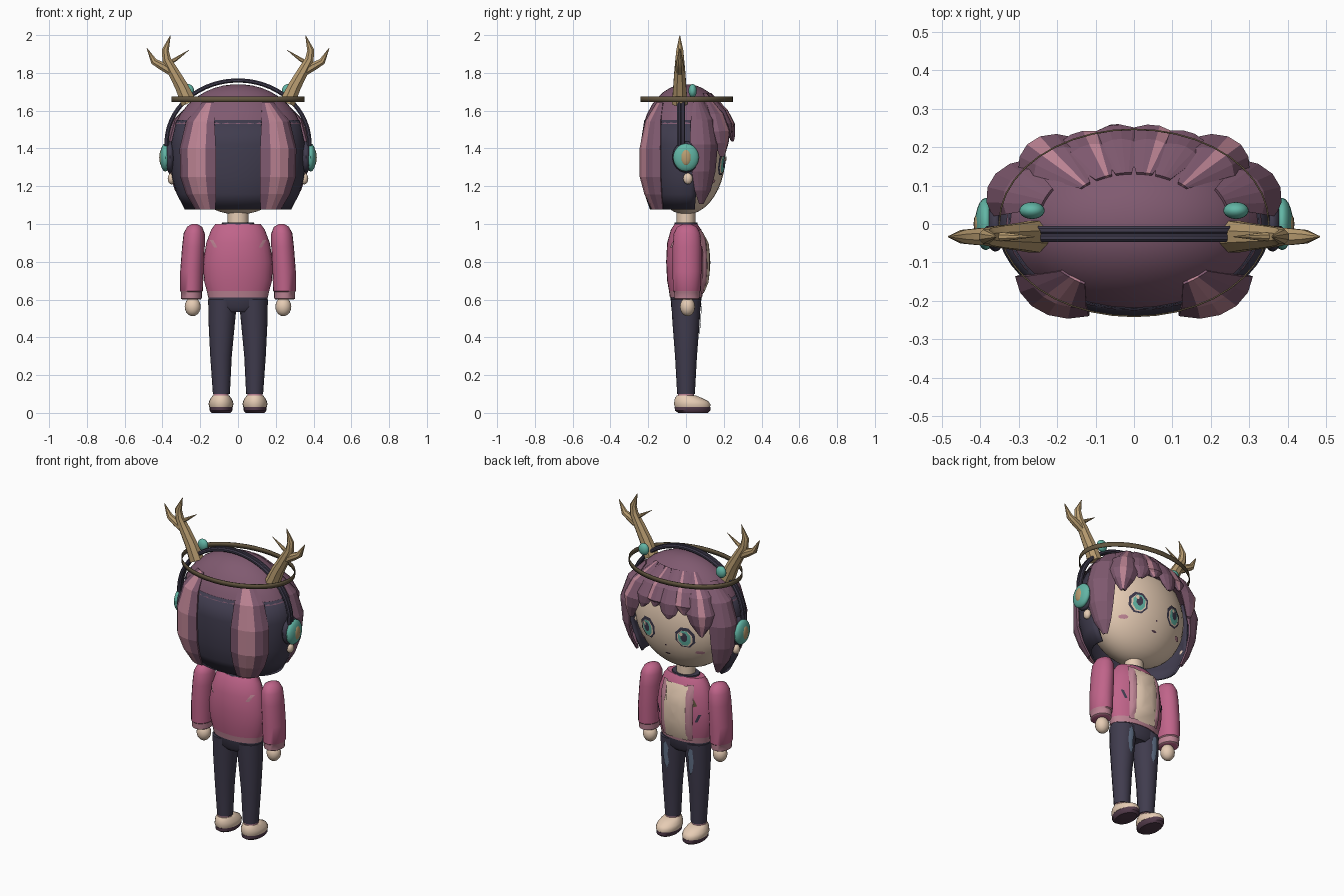
import bpy, bmesh, math
from math import sin, cos, radians, pi, sqrt
from mathutils import Vector

if "Cube" in bpy.data.objects:
    bpy.data.objects.remove(bpy.data.objects["Cube"])


def material(name, hexcode):
    rgb = [int(hexcode[i:i + 2], 16) / 255 for i in (0, 2, 4)]
    col = [c / 12.92 if c <= 0.04045 else ((c + 0.055) / 1.055) ** 2.4 for c in rgb] + [1]
    m = bpy.data.materials.new(name)
    m.use_nodes = True
    m.diffuse_color = col
    m.node_tree.nodes["Principled BSDF"].inputs["Base Color"].default_value = col
    return m


HAIR = material("hair_purple", "805A70")
PINK = material("highlight_pink", "BD8494")
NAVY = material("dark_navy", "403C4E")
TEAL = material("teal", "62B5A5")
TAN = material("antler_tan", "B89C70")
SKIN = material("skin_cream", "E6CCB4")
ROSE = material("jacket_rose", "C0648A")
OLIVE = material("ring_olive", "62553F")
DENIM = material("denim_blue", "64748C")
PLUM = material("sole_plum", "543C4C")
smooth_objects = []


def finish(name, bm, mats, smooth=True, thick=0):
    bmesh.ops.recalc_face_normals(bm, faces=bm.faces)
    me = bpy.data.meshes.new(name)
    bm.to_mesh(me)
    bm.free()
    for m in mats:
        me.materials.append(m)
    ob = bpy.data.objects.new(name, me)
    bpy.context.collection.objects.link(ob)
    if thick:
        mod = ob.modifiers.new("thickness", "SOLIDIFY")
        mod.thickness, mod.offset = thick, 0
    if smooth:
        smooth_objects.append(ob)
    return ob


def grid(name, rows, mats, closed=True, caps=True, rule=None, smooth=True, thick=0):
    """Skin rows of points; rule(row, col) picks the material."""
    bm = bmesh.new()
    vs = [[bm.verts.new(p) for p in r] for r in rows]
    n = len(rows[0])
    for i in range(len(rows) - 1):
        for j in range(n if closed else n - 1):
            k = (j + 1) % n
            f = bm.faces.new((vs[i][j], vs[i][k], vs[i + 1][k], vs[i + 1][j]))
            f.material_index = rule(i, j) if rule else 0
    if closed and caps:
        bm.faces.new(vs[0])
        f = bm.faces.new(vs[-1])
        f.material_index = rule(len(rows) - 2, 0) if rule else 0
    return finish(name, bm, mats, smooth, thick)


def loft(name, rings, mats, n=20, **kw):
    """Stacked ellipses (z, cx, cy, rx, ry)."""
    rows = [[(cx + rx * cos(2 * pi * k / n), cy + ry * sin(2 * pi * k / n), z) for k in range(n)]
            for z, cx, cy, rx, ry in rings]
    return grid(name, rows, mats, **kw)


def ball(name, c, r, mat, u=20, v=12):
    bm = bmesh.new()
    bmesh.ops.create_uvsphere(bm, u_segments=u, v_segments=v, radius=1)
    for p in bm.verts:
        p.co = Vector([c[i] + r[i] * p.co[i] for i in range(3)])
    return finish(name, bm, [mat])


def sweep(name, path, y, mat, flat=1.0, n=8):
    """Tube along (x, z, radius) points lying in an upright plane."""
    rows = []
    for i, (x, z, r) in enumerate(path):
        a, b = path[max(i - 1, 0)], path[min(i + 1, len(path) - 1)]
        t = Vector((b[0] - a[0], b[1] - a[1])).normalized()
        rows.append([(x - t.y * r * cos(q), y + r * flat * sin(q), z + t.x * r * cos(q))
                     for q in [2 * pi * (k + .5) / n for k in range(n)]])
    return grid(name, rows, [mat])


def interp(table, z):
    for a, b in zip(table, table[1:]):
        if a[0] <= z <= b[0]:
            t = (z - a[0]) / (b[0] - a[0])
            return [p + (q - p) * t for p, q in zip(a, b)]
    return table[0] if z < table[0][0] else table[-1]


def decal(name, pts, surf, off, mat, side=1, thick=0):
    """Thin plate with outline pts (x, z) laid on the surface y = surf(x, z)."""
    cx, cz = sum(p[0] for p in pts) / len(pts), sum(p[1] for p in pts) / len(pts)
    rows = []
    for s in (1, .66, .33, .02):
        flat = [(cx + (x - cx) * s, cz + (z - cz) * s) for x, z in pts]
        rows.append([(x, side * (surf(x, z) + off), z) for x, z in flat])
    return grid(name, rows, [mat], thick=thick)


def oval(cx, cz, w, h, n=8):
    return [(cx + w * cos(2 * pi * (k + .5) / n), cz + h * sin(2 * pi * (k + .5) / n)) for k in range(n)]


def strip(x1, x2, z1, z2, lean=0):
    left = [(x1 + lean * t, z1 + (z2 - z1) * t) for t in (0, .33, .66, 1)]
    return left + [(x + x2 - x1, z) for x, z in reversed(left)]


SIDES = ((1, "left"), (-1, "right"))

# --- Head and face ---
ball("head", (0, 0, 1.37), (.32, .21, .32), SKIN, 32, 20)
loft("neck", [(.97, 0, 0, .055, .05), (1.08, 0, 0, .055, .05)], [SKIN])


def face(x, z):
    return .21 * sqrt(max(0, 1 - (x / .32) ** 2 - ((z - 1.37) / .32) ** 2))


for s, tag in SIDES:
    ex = .127 * s
    decal("eye_outline_" + tag, oval(ex, 1.32, .06, .067), face, .004, NAVY)
    decal("eye_white_" + tag, oval(ex, 1.315, .047, .053), face, .007, SKIN)
    decal("iris_" + tag, oval(ex, 1.318, .038, .05), face, .010, TEAL)
    decal("pupil_" + tag, oval(ex, 1.325, .02, .03), face, .013, NAVY)
    decal("eye_glint_" + tag, oval(ex + .015, 1.345, .011, .013), face, .016, SKIN)
    decal("blush_" + tag, oval(.195 * s, 1.225, .025, .012), face, .004, PINK)
    ball("earlobe_" + tag, (.352 * s, .01, 1.24), (.02, .025, .03), SKIN, 12, 8)
decal("nose", oval(0, 1.245, .006, .006), face, .004, PLUM)
decal("mouth", oval(0, 1.185, .018, .006), face, .004, PLUM)

# --- Hair: dome, dark under layer and separate locks ---
LOW = [(1.08, .79), (1.16, .91), (1.25, .985), (1.42, 1)]


def hair_point(deg, z, off=0):
    k = sqrt(max(0, 1 - ((z - 1.42) / .32) ** 2)) if z > 1.42 else interp(LOW, z)[1]
    a = radians(deg)
    return ((.35 * k + off) * sin(a), -(.235 * k + off) * cos(a), z)


dome_z = [1.53, 1.58, 1.63, 1.67, 1.70, 1.72, 1.733, 1.7395]
grid("hair_dome", [[hair_point(d, z, .004) for d in range(0, 360, 10)] for z in dome_z], [HAIR])
grid("hair_under_layer", [[hair_point(d, z) for d in range(-104, 105, 8)]
                          for z in (1.55, 1.42, 1.33, 1.25, 1.16, 1.08)], [NAVY], closed=False, thick=.012)


def lock(name, deg, half, levels, bright=(), cols=5):
    rows = []
    for z, w, off in levels:
        us = [2 * k / cols - 1 for k in range(cols + 1)]
        rows.append([hair_point(deg + half * w * u, z, .004 + off * (1 - .8 * u * u)) for u in us])
    return grid(name, rows, [HAIR, PINK], closed=False, smooth=False, thick=.012,
                rule=lambda i, j: int(j in bright))


for s, tag in SIDES:
    inner = (1, 2) if s > 0 else (2, 3)
    lock("back_lock_" + tag, 38 * s, 19, [(1.64, .45, 0), (1.54, .85, .025), (1.40, 1, .042),
         (1.25, 1, .045), (1.16, .9, .035), (1.08, .7, .02)], inner)
    lock("side_lock_" + tag, 113 * s, 18, [(1.65, .5, 0), (1.55, .9, .03), (1.42, 1, .045),
         (1.28, .85, .035), (1.18, .6, .02), (1.11, .15, .01)])
    lock("corner_bang_" + tag, 139 * s, 15, [(1.69, .3, 0), (1.58, .9, .035), (1.49, 1, .05),
         (1.43, .7, .04), (1.36, .1, .025)], (2,))
for i, (deg, half, tip) in enumerate([(157, 12, 1.47), (172, 12, 1.50), (188, 12, 1.45), (204, 13, 1.49)]):
    lock("bang_%d" % (i + 1), deg, half, [(1.69, .5, 0), (1.60, .9, .02), (1.53, 1, .03),
         (tip + .02, .6, .02), (tip - .01, .1, .012)], (1,) if i % 2 else ())

# --- Halo ring, headphones, antlers ---
loft("halo_ring", [(1.645, 0, .003, .35, .243), (1.674, 0, .003, .35, .243)], [OLIVE], n=40,
     caps=False, thick=.004)
for dy in (-.036, -.016):
    arc = [radians(a) for a in range(-3, 184, 6)]
    sweep("headband", [(.378 * cos(a), 1.43 + .33 * sin(a), .012) for a in arc], dy, NAVY)
for s, tag in SIDES:
    ball("ear_pad_" + tag, (.36 * s, 0, 1.355), (.03, .072, .083), NAVY)
    ball("ear_cup_" + tag, (.385 * s, 0, 1.352), (.028, .068, .074), TEAL)
    ball("ear_cup_centre_" + tag, (.402 * s, 0, 1.352), (.015, .032, .045), TAN, 12, 8)
    ball("bead_" + tag, (.265 * s, .035, 1.705), (.033, .022, .036), TEAL)
    main = [(.26, 1.64, .044), (.30, 1.73, .037), (.345, 1.81, .031), (.378, 1.87, .025),
            (.385, 1.92, .02), (.358, 1.997, .002)]
    outer = [(.345, 1.80, .022), (.40, 1.835, .024), (.445, 1.86, .019), (.482, 1.93, .002)]
    inner = [(.375, 1.845, .013), (.33, 1.872, .011), (.258, 1.922, .001)]
    for part, path in (("stem", main), ("outer_tine", outer), ("inner_tine", inner)):
        sweep("antler_%s_%s" % (part, tag), [(x * s, z, r) for x, z, r in path], -.033, TAN)

# --- Jacket, shirt and arms ---
BODY = [(.61, .158, .085), (.645, .165, .09), (.70, .18, .1), (.80, .184, .105),
        (.90, .168, .1), (.97, .142, .08), (1.0, .12, .06)]
loft("jacket_body", [(z, 0, 0, rx, ry) for z, rx, ry in BODY], [ROSE, PINK], n=28,
     rule=lambda i, j: int(i == 0))
loft("collar", [(.98, 0, 0, .09, .065), (1.008, 0, 0, .085, .06)], [NAVY])


def body(x, z):
    _, rx, ry = interp(BODY, z)
    return ry * sqrt(max(0, 1 - (x / rx) ** 2))


decal("shirt_front", strip(-.07, .07, .64, .95), body, .012, SKIN, thick=.024)
decal("jacket_patch", [(-.13, .85), (-.11, .89), (-.10, .84)], body, .006, OLIVE)
for s, tag in SIDES:
    decal("jacket_edge_" + tag, strip(.083 * s - .016, .083 * s + .016, .64, .96), body, .008, PINK, thick=.02)
    decal("front_streak_" + tag, strip(.125 * s - .007, .125 * s + .007, .75, .80, .02 * s), body, .006, NAVY)
    decal("back_streak_" + tag, strip(.118 * s - .009, .118 * s + .009, .875, .915, .022 * s), body, .006, PINK, -1)
    c = lambda z, x, rx, ry: (z, x * s, .005, rx, ry)
    loft("sleeve_" + tag, [c(.60, .247, .048, .058), c(.605, .247, .055, .066), c(.64, .247, .056, .068),
         c(.645, .246, .06, .074), c(.75, .244, .062, .076), c(.88, .236, .06, .076), c(.95, .232, .056, .07),
         c(.985, .23, .04, .052), c(1.0, .23, .014, .02)], [ROSE, PINK], rule=lambda i, j: int(i < 3))
    ball("hand_" + tag, (.24 * s, .008, .562), (.042, .04, .05), SKIN, 16, 10)

# --- Trousers and shoes ---
loft("trouser_hips", [(.535, 0, 0, .10, .06), (.56, 0, 0, .155, .078), (.625, 0, 0, .157, .083)], [NAVY], n=24)
LEG = [(.10, .088, .045, .047), (.30, .09, .057, .058), (.48, .086, .07, .072), (.60, .081, .077, .079)]
for s, tag in SIDES:
    loft("trouser_leg_" + tag, [(z, cx * s, 0, rx, ry) for z, cx, rx, ry in LEG], [NAVY], n=16)

    def leg(x, z):
        _, cx, rx, ry = interp(LEG, z)
        return ry * sqrt(max(0, 1 - ((x - cx * s) / rx) ** 2))

    decal("denim_tear_" + tag, [(.08 * s, .41), (.097 * s, .44), (.105 * s, .5), (.10 * s, .57),
          (.08 * s, .58), (.065 * s, .54), (.072 * s, .5), (.066 * s, .45)], leg, .006, DENIM)
    x = .09 * s
    loft("sock_" + tag, [(.07, x, 0, .042, .045), (.108, x, 0, .04, .042)], [PINK], n=16)
    loft("sole_" + tag, [(0, x, .037, .05, .078), (.012, x, .035, .06, .094), (.032, x, .035, .061, .095)], [PLUM])
    loft("shoe_" + tag, [(.03, x, .035, .062, .093), (.045, x, .033, .066, .096), (.062, x, .028, .063, .09),
         (.08, x, .012, .053, .07), (.092, x, .002, .044, .05)], [SKIN])

# --- Smooth shading with sharp edges kept ---
bpy.ops.object.select_all(action="DESELECT")
for ob in smooth_objects:
    ob.select_set(True)
bpy.context.view_layer.objects.active = smooth_objects[0]
bpy.ops.object.shade_smooth_by_angle(angle=radians(40))
